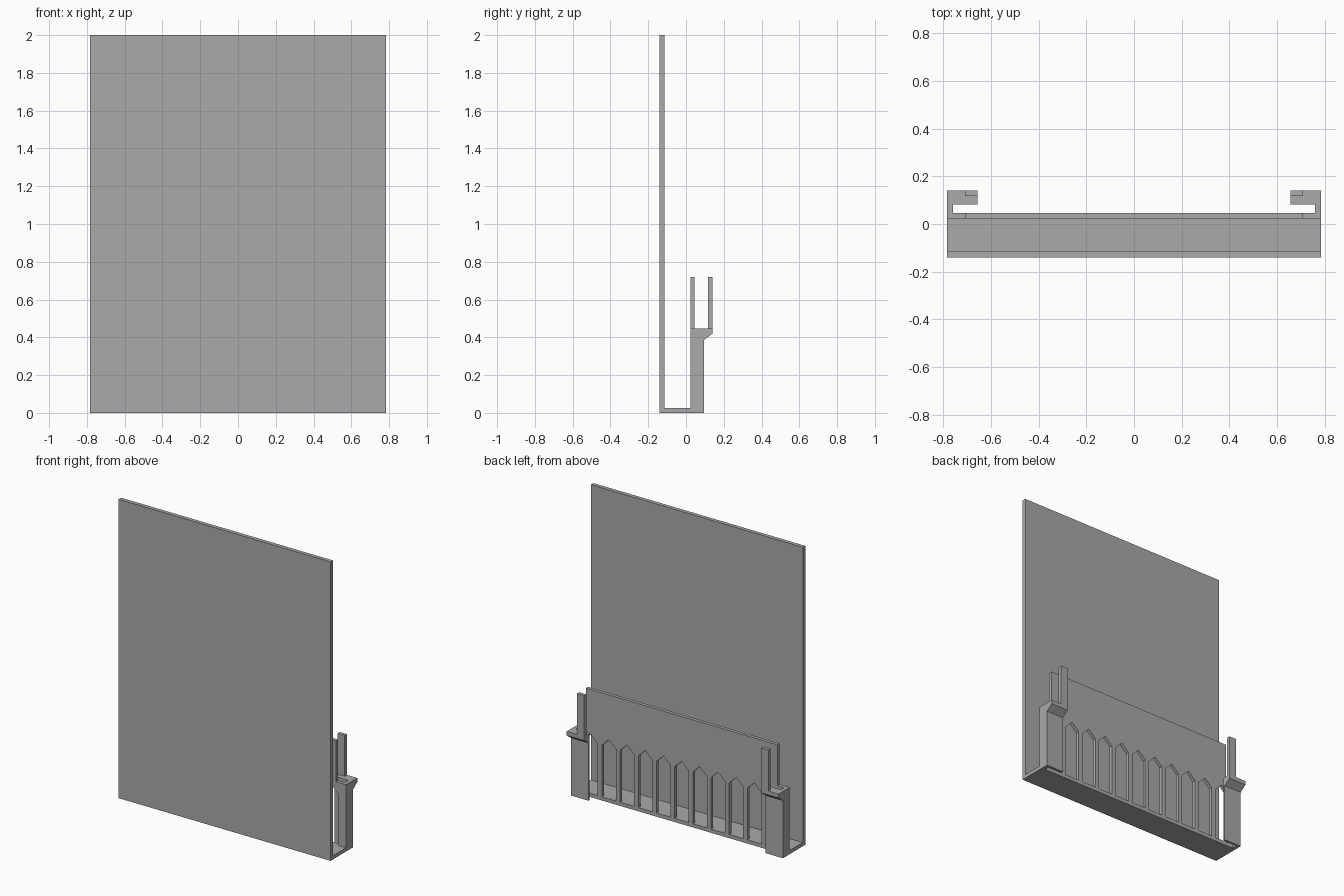
import bpy, bmesh

if "Cube" in bpy.data.objects:
    bpy.data.objects.remove(bpy.data.objects["Cube"])

grey = bpy.data.materials.new("plain grey")
grey.diffuse_color = (0.4, 0.4, 0.4, 1)
grey.use_nodes = True
grey.node_tree.nodes["Principled BSDF"].inputs["Base Color"].default_value = grey.diffuse_color


def prism(name, points, axis, start, end):
    """Extrude a closed 2D outline along x or y (outline is yz or xz)."""
    bm = bmesh.new()
    to3d = (lambda p: (start, p[0], p[1])) if axis == "x" else (lambda p: (p[0], start, p[1]))
    face = bm.faces.new([bm.verts.new(to3d(p)) for p in points])
    moved = bmesh.ops.extrude_face_region(bm, geom=[face])["geom"]
    step = (end - start, 0, 0) if axis == "x" else (0, end - start, 0)
    bmesh.ops.translate(bm, vec=step, verts=[v for v in moved if isinstance(v, bmesh.types.BMVert)])
    bmesh.ops.recalc_face_normals(bm, faces=bm.faces)
    mesh = bpy.data.meshes.new(name)
    bm.to_mesh(mesh)
    bm.free()
    mesh.materials.append(grey)
    obj = bpy.data.objects.new(name, mesh)
    bpy.context.collection.objects.link(obj)
    return obj


W = 0.784              # half width
WALL0, WALL1 = 0.023, 0.046   # back wall, front and rear y

# Tall front panel and floor as one L-shaped section
prism("front_panel_and_floor", [(-0.141, 0), (WALL0, 0), (WALL0, 0.025),
      (-0.115, 0.025), (-0.115, 2), (-0.141, 2)], "x", -W, W)

# Low back wall with stepped shoulders
wall = prism("back_wall", [(-W, 0), (W, 0), (W, 0.447), (0.708, 0.447), (0.708, 0.72),
             (-0.708, 0.72), (-0.708, 0.447), (-W, 0.447)], "y", WALL0, WALL1)

# Row of eleven pointed openings
for i in range(-5, 6):
    c, h = i * 0.1346, 0.052
    cutter = prism("opening_cutter", [(c - h, 0.025), (c + h, 0.025), (c + h, 0.37),
                   (c, 0.42), (c - h, 0.37)], "y", WALL0 - 0.05, WALL1 + 0.05)
    cutter.hide_render = True
    cutter.hide_set(True)
    cut = wall.modifiers.new("opening", "BOOLEAN")
    cut.operation, cut.solver, cut.object = "DIFFERENCE", "EXACT", cutter

for side, s in (("left", -1), ("right", 1)):
    # Side plate joining the wall to the clip
    prism(side + "_clip_side", [(WALL1, 0), (0.095, 0), (0.095, 0.386), (0.141, 0.42),
          (0.141, 0.447), (WALL1, 0.447)], "x", s * 0.758, s * W)
    # Clip plate with thickened upper lip
    prism(side + "_clip_back", [(0.082, 0), (0.095, 0), (0.095, 0.386), (0.141, 0.42),
          (0.141, 0.447), (0.082, 0.447)], "x", s * 0.655, s * 0.758)
    # Upright prong on the clip
    prism(side + "_prong", [(0.117, 0.447), (0.141, 0.447), (0.141, 0.72), (0.117, 0.72)],
          "x", s * 0.655, s * 0.708)
